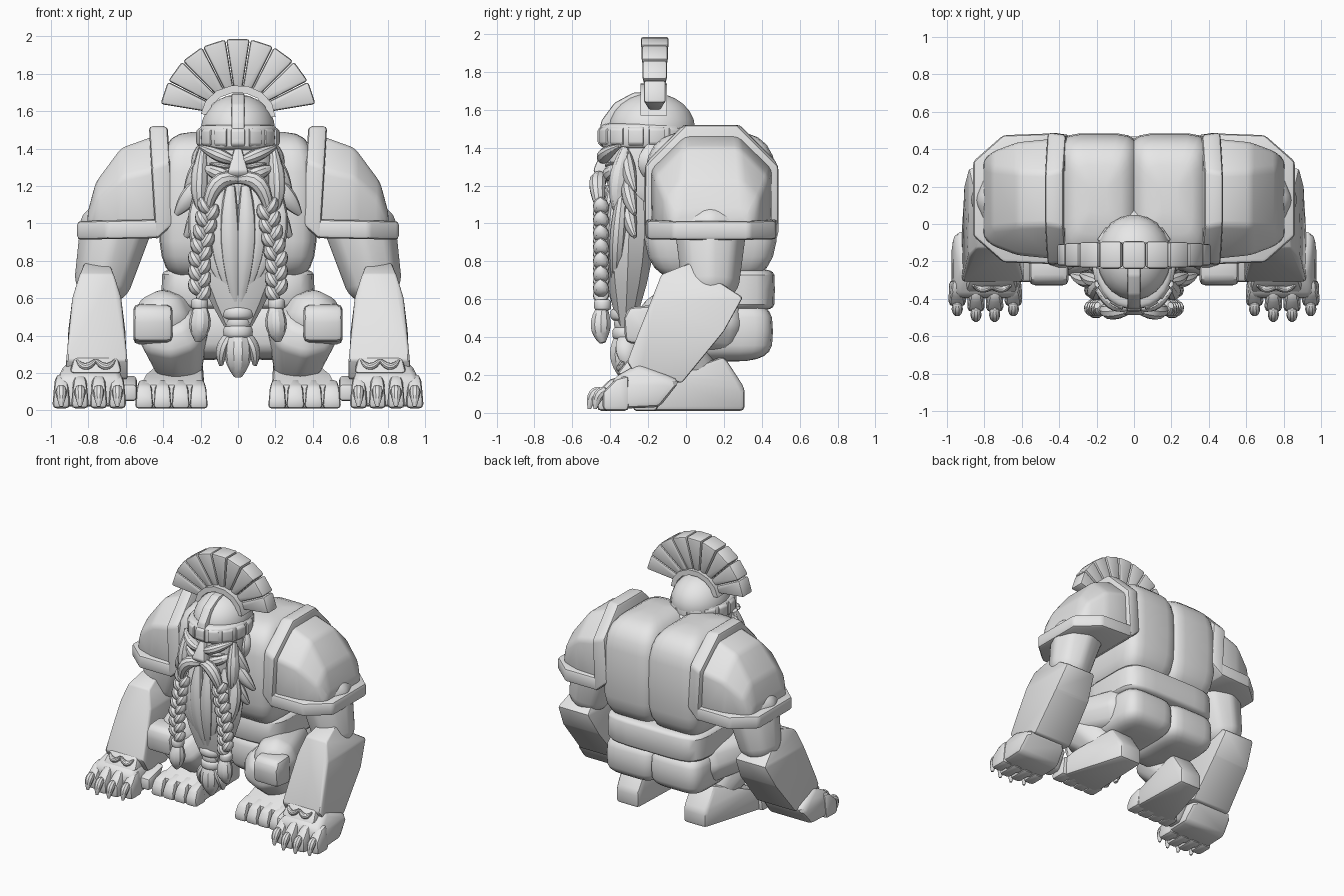
import bpy, bmesh
from math import sin, cos, pi, radians
from mathutils import Vector

cube = bpy.data.objects.get("Cube")
if cube:
    bpy.data.objects.remove(cube)

grey = (.8, .8, .8, 1)
stone = bpy.data.materials.new("stone_grey")
stone.use_nodes = True
stone.diffuse_color = grey
stone.node_tree.nodes["Principled BSDF"].inputs["Base Color"].default_value = grey
parts = []


def finish(name, bm, mirror):
    bmesh.ops.recalc_face_normals(bm, faces=bm.faces[:])
    mesh = bpy.data.meshes.new(name)
    bm.to_mesh(mesh)
    bm.free()
    mesh.materials.append(stone)
    part = bpy.data.objects.new(name, mesh)
    bpy.context.scene.collection.objects.link(part)
    if mirror:
        part.modifiers.new("Mirror", "MIRROR")
    parts.append(part)


def hull(name, points, bevel=.02, mirror=True):
    """Chunky convex block with softened edges."""
    bm = bmesh.new()
    for point in points:
        bm.verts.new(point)
    bmesh.ops.remove_doubles(bm, verts=bm.verts[:], dist=.001)
    bmesh.ops.convex_hull(bm, input=bm.verts[:])
    loose = [vert for vert in bm.verts if not vert.link_faces]
    bmesh.ops.delete(bm, geom=loose, context="VERTS")
    bmesh.ops.dissolve_limit(bm, angle_limit=.15, verts=bm.verts[:], edges=bm.edges[:])
    bmesh.ops.bevel(bm, geom=bm.edges[:], offset=bevel, segments=2, profile=.5,
                    affect="EDGES", clamp_overlap=True)
    finish(name, bm, mirror)


def extrude(inner, outer, profile, taper=0):
    """Points of a side profile (y, z) spread in x, pinched near the top."""
    low = min(z for y, z in profile)
    high = max(z for y, z in profile)
    points = []
    for y, z in profile:
        inset = taper * ((z - low) / (high - low)) ** 3
        points += [(inner + inset, y, z), (outer - inset, y, z)]
    return points


def slab(name, inner, outer, profile, taper=0, bevel=.02, mirror=True):
    hull(name, extrude(inner, outer, profile, taper), bevel, mirror)


def limb(name, start, end, start_radius, end_radius):
    """Faceted limb segment with blunt ends."""
    start, end = Vector(start), Vector(end)
    axis = (end - start).normalized()
    side = axis.orthogonal().normalized()
    front = axis.cross(side)
    points = []
    for centre, radius, cap in ((start, start_radius, -axis), (end, end_radius, axis)):
        for k in range(8):
            spoke = (side * cos(k * pi / 4) + front * sin(k * pi / 4)) * radius
            points += [centre + spoke, centre + cap * radius / 2 + spoke * .6]
    hull(name, points, .03)


def skin(name, rings, mirror):
    """Close a tube over rings of points."""
    bm = bmesh.new()
    loops = [[bm.verts.new(point) for point in ring] for ring in rings]
    for low, high in zip(loops, loops[1:]):
        for k in range(len(low)):
            bm.faces.new((low[k - 1], low[k], high[k], high[k - 1]))
    bm.faces.new(loops[0])
    bm.faces.new(loops[-1])
    finish(name, bm, mirror)


def power(value, exponent):
    return abs(value) ** (2 / exponent) * (1 if value > 0 else -1)


def barrel(name, centre, half, plan=2, edge=2, mirror=True):
    """Rounded body; higher plan and edge make it boxier from above and from the side."""
    rings = []
    for j in range(13):
        tilt = (j / 12 - .5) * pi * .96
        wide = power(cos(tilt), edge)
        ring = []
        for k in range(24):
            turn = (k + .5) * pi / 12
            unit = (wide * power(cos(turn), plan), wide * power(sin(turn), plan),
                    power(sin(tilt), edge))
            ring.append([c + h * u for c, h, u in zip(centre, half, unit)])
        rings.append(ring)
    skin(name, rings, mirror)


def lock(name, start, bend, end, width, depth, mirror=True):
    """Curved lock of hair, fat in the middle and thin at the tips."""
    start, bend, end = Vector(start), Vector(bend), Vector(end)
    rings = []
    for i in range(9):
        t = i / 8
        centre = start.lerp(bend, t).lerp(bend.lerp(end, t), t)
        along = (bend - start).lerp(end - bend, t).normalized()
        across = Vector((0, 1, 0)).cross(along).normalized()
        front = along.cross(across)
        fat = .2 + .8 * sin(pi * (.1 + .86 * t))
        rings.append([centre + (across * cos(k * pi / 5) * width
                                + front * sin(k * pi / 5) * depth) * fat for k in range(10)])
    skin(name, rings, mirror)


def arch(x, half, base, top, lean=0):
    """Six-point arch across the shoulder, leaning outward with height."""
    cut = (top - base) * .36
    right = [(half, base), (half, top - cut), (half - cut, top)]
    return [(x + lean * (z - base), .135 + side * y, z) for side in (-1, 1) for y, z in right]


# Torso, belt and hips
barrel("torso_half", (.19, .13, 1.09), (.235, .355, .4), plan=5, edge=3.6)
barrel("belt", (0, .17, .65), (.41, .3, .11), plan=5, edge=8, mirror=False)
barrel("hip_half", (.19, .17, .43), (.22, .29, .16), plan=5, edge=3.6)
barrel("neck", (0, -.1, 1.35), (.25, .2, .15), mirror=False)

# Shoulder armour
hull("pauldron_flange", arch(.34, .34, 1, 1.52, .07) + arch(.44, .355, .91, 1.52, .06))
dome = []
for angle in (0, 30, 60, 80):
    c, s = cos(radians(angle)), sin(radians(angle))
    dome += arch(.44 + .37 * s, .18 + .14 * c, .97, .97 + .5 * c)
hull("pauldron_dome", dome, .025)
hull("pauldron_rim", [(x, .135 + side * half, z - x * .02) for side in (-1, 1) for z in (.93, 1.03)
                      for x, half in ((.42, .35), (.7, .34), (.86, .2))])

# Arms
limb("upper_arm", (.65, .13, 1), (.73, .13, .66), .2, .155)
slab("forearm", .59, .92, [(-.13, .73), (.02, .79), (.3, .61), (.2, .43), (-.02, .16), (-.25, .17),
                           (-.31, .27), (-.17, .6)], taper=.1, bevel=.03)

# Hands
slab("palm", .6, .98, [(-.14, .03), (-.03, .17), (-.25, .26), (-.39, .18), (-.4, .02)],
     taper=.06, bevel=.03)
slab("hand_plate", .62, .9, [(-.2, .2), (-.22, .3), (-.3, .29), (-.37, .2)], taper=.03)
for side in (-1, 1):
    middle = .76
    lock("hand_scroll", (middle, -.34, .27), (middle + side * .06, -.36, .2),
         (middle + side * .1, -.33, .27), .02, .02)
slab("thumb", .54, .64, [(-.12, .19), (-.2, .05), (-.31, .05), (-.31, .14)])
for i in range(4):
    x = .645 + i * .1
    tip = -.47 if i in (1, 2) else -.44
    slab("finger", x - .047, x + .047,
         [(-.3, .01), (-.3, .2), (tip + .07, .18), (tip, .11), (tip, .01)], taper=.02, bevel=.025)
    lock("claw", (x, tip + .03, .12), (x, tip - .03, .12), (x, tip - .04, .02), .03, .03)

# Legs
limb("thigh", (.28, .2, .47), (.42, -.15, .49), .18, .16)
slab("knee_pad", .35, .56, [(-.15, .57), (-.3, .56), (-.33, .5), (-.32, .37), (-.15, .35)],
     bevel=.03)
limb("shin", (.35, -.12, .42), (.31, .06, .2), .2, .125)
heel = extrude(.19, .38, [(.31, .01), (.31, .13), (.2, .3)])
instep = extrude(.17, .54, [(-.1, .2), (-.22, .14), (-.22, .01)], taper=.04)
hull("foot", heel + instep, .025)
for i in range(4):
    x = .21 + i * .097
    slab("toe", x - .049, x + .049,
         [(-.15, .01), (-.15, .17), (-.25, .13), (-.28, .07), (-.28, .01)], taper=.02)

# Head and face
barrel("head", (0, -.22, 1.28), (.2, .2, .25), plan=2.5, edge=3, mirror=False)
slab("nose", -.055, .055, [(-.4, 1.25), (-.47, 1.25), (-.49, 1.28), (-.44, 1.4), (-.4, 1.4)],
     taper=.035, bevel=.01, mirror=False)
lock("brow", (.01, -.43, 1.33), (.1, -.46, 1.36), (.2, -.35, 1.41), .035, .04)
lock("eyelid", (.04, -.41, 1.3), (.1, -.42, 1.31), (.15, -.38, 1.32), .014, .02)
lock("cheek", (.04, -.4, 1.25), (.1, -.42, 1.26), (.18, -.35, 1.3), .04, .04)
lock("ear", (.2, -.2, 1.25), (.24, -.2, 1.33), (.2, -.18, 1.42), .03, .06)

# Helmet
barrel("helmet_dome", (0, -.18, 1.5), (.2, .23, .19), mirror=False)
barrel("helmet_band", (0, -.21, 1.46), (.21, .245, .07), plan=2.2, edge=7, mirror=False)
plates = 14
for i in range(plates):
    turn = 2 * pi * i / plates - pi / 2
    points = []
    for swing in (-.17, .17):
        for out, tall in ((0, .055), (.02, .035)):
            for z in (-tall, tall):
                points.append(((.205 + out) * cos(turn + swing),
                               (.24 + out) * sin(turn + swing) - .21, z + 1.46))
    hull("band_plate", points, .007, mirror=False)
ridge = [radians(angle) for angle in range(0, 180, 25)]
slab("helmet_comb", -.035, .035, [(-.21 - .26 * cos(a), 1.43 + .27 * sin(a)) for a in ridge],
     bevel=.01, mirror=False)

# Crest fan
skin("crest_base", [[(r * cos(a), y - .17, 1.57 + (r - .03) * sin(a))
                     for r, y in ((.16, -.07), (.2, -.07), (.2, .07), (.16, .07))]
                    for a in ridge], mirror=False)
feathers = 9
step = radians(162) / feathers
for i in range(feathers):
    middle = radians(9) + step * (i + .5)
    points = []
    for radius, depth in ((.15, .04), (.3, .055), (.42, .075)):
        depth *= .7 + .3 * sin(middle)
        for swing in (-.48, .48):
            a = middle + swing * step
            points += [(radius * cos(a), y - .165, 1.57 + radius * sin(a)) for y in (-depth, depth)]
    hull("crest_feather", points, .015, mirror=False)

# Beard and side hair
lock("beard", (0, -.29, 1.35), (0, -.3, .92), (0, -.32, .45), .25, .14, mirror=False)
for i in range(4):
    x = .04 + .05 * i
    y = .03 * i - .42
    lock("beard_lock", (x, y, 1.2), (x * 1.5, y - .04, .9), (x / 4, -.37, .56 + .03 * i), .055, .045)
for i in range(3):
    x = .33 if i == 1 else .28
    z = 1.2 - i * .12
    lock("side_hair", (.17, -.31, z + .18), (x - .07, -.31, z + .06), (x, -.27, z - .03), .05, .04)
lock("temple_hair", (.19, -.32, 1.4), (.22, -.38, 1.2), (.2, -.36, 1.05), .045, .05)

# Beard tie and tuft
for z, half in ((.42, .08), (.47, .07), (.52, .09)):
    barrel("beard_tie", (0, -.32, z), (half, half - .01, .04), edge=3, mirror=False)
lock("beard_tuft", (0, -.32, .44), (0, -.34, .3), (0, -.32, .18), .075, .075, mirror=False)
lock("tuft_lock", (.03, -.32, .42), (.1, -.32, .34), (.09, -.31, .24), .035, .055)

# Moustache and braids
lock("moustache", (-.02, -.43, 1.23), (.15, -.5, 1.29), (.17, -.44, 1.02), .045, .045)
for i in range(14):
    side = -1 if i % 2 else 1
    x = .155 + .05 * min(1, i / 8)
    z = 1.09 - i * .036
    lock("braid_knot", (x + side * .042, -.435, z + .04), (x + side * .03, -.46, z),
         (x - side * .015, -.44, z - .045), .036, .044)
barrel("braid_tie", (.205, -.44, .57), (.046, .046, .03), edge=4)
lock("braid_tuft", (.2, -.44, .57), (.2, -.46, .45), (.215, -.44, .37), .058, .055)

# Soft shading with crisp edges
bpy.ops.object.select_all(action="DESELECT")
for part in parts:
    part.select_set(True)
bpy.context.view_layer.objects.active = parts[0]
bpy.ops.object.shade_smooth_by_angle(angle=radians(32))
